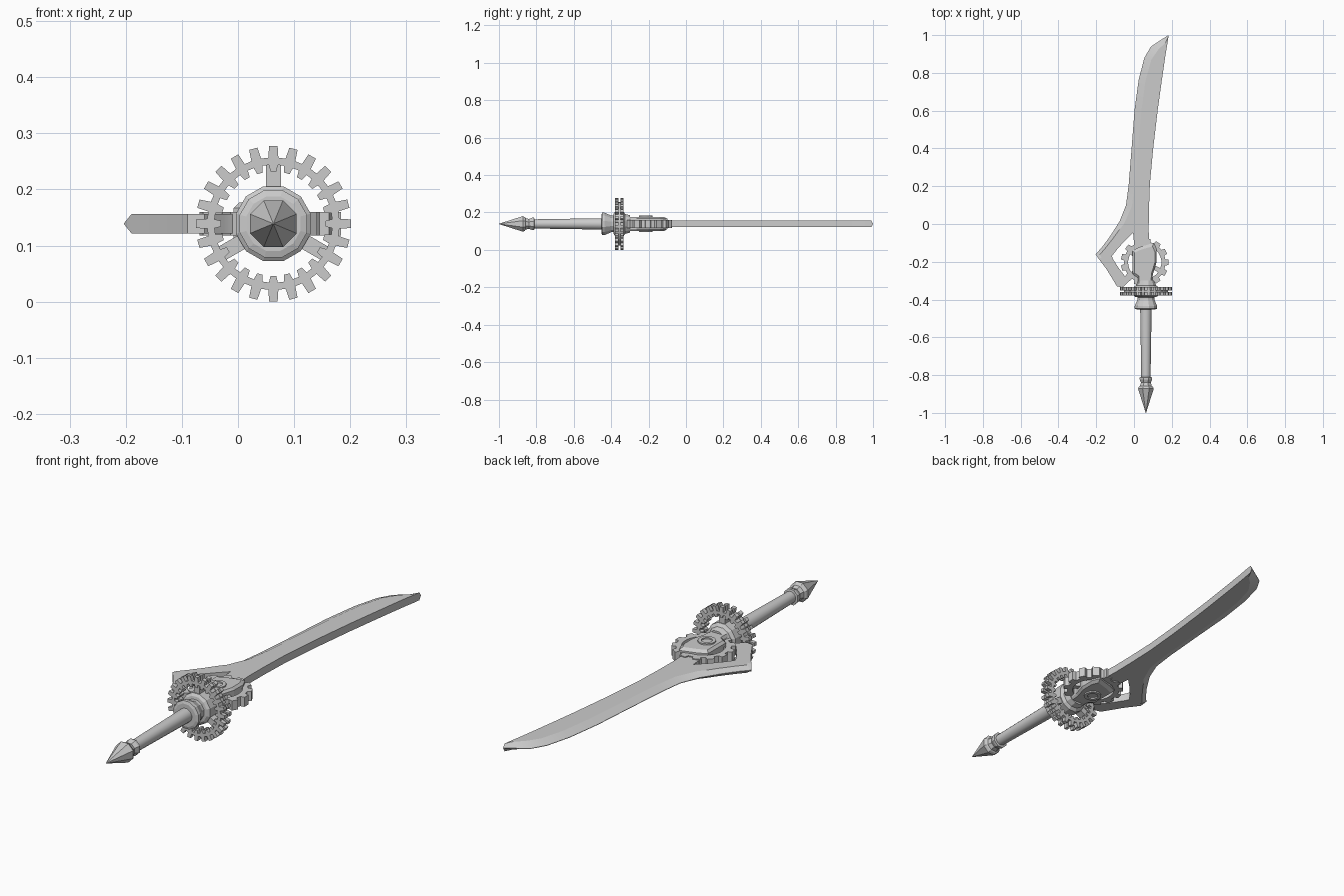
import bpy, bmesh, math
from mathutils import Vector, Matrix

cube = bpy.data.objects.get("Cube")
if cube:
    bpy.data.objects.remove(cube, do_unlink=True)

steel = bpy.data.materials.new("steel grey")
steel.use_nodes = True
STEEL = (0.6, 0.6, 0.6, 1)
steel.diffuse_color = STEEL
steel.node_tree.nodes["Principled BSDF"].inputs["Base Color"].default_value = STEEL

AX, AZ = 0.063, 0.139          # grip axis
T = 0.017                      # half thickness of the blade


def finish(name, bm, smooth=None):
    bmesh.ops.recalc_face_normals(bm, faces=bm.faces)
    mesh = bpy.data.meshes.new(name)
    bm.to_mesh(mesh)
    bm.free()
    mesh.materials.append(steel)
    obj = bpy.data.objects.new(name, mesh)
    bpy.context.collection.objects.link(obj)
    if smooth:
        bpy.ops.object.select_all(action='DESELECT')
        obj.select_set(True)
        bpy.context.view_layer.objects.active = obj
        bpy.ops.object.shade_smooth_by_angle(angle=math.radians(smooth))
    return obj


def bridge(bm, rings, closed=False):
    """Join matching closed rings of points, capping the ends."""
    vs = [[bm.verts.new(p) for p in r] for r in rings]
    n = len(vs[0])
    pairs = list(zip(vs, vs[1:])) + ([(vs[-1], vs[0])] if closed else [])
    for a, b in pairs:
        for i in range(n):
            j = (i + 1) % n
            bm.faces.new((a[i], a[j], b[j], b[i]))
    if not closed:
        bm.faces.new(vs[0])
        bm.faces.new(vs[-1])


def lathe(name, profile, sides, smooth=None):
    """Turn (y, radius) pairs around the grip axis."""
    bm = bmesh.new()
    angles = [math.tau * (i + 0.5) / sides for i in range(sides)]
    bridge(bm, [[(AX + r * math.cos(a), y, AZ + r * math.sin(a)) for a in angles]
                for y, r in profile])
    return finish(name, bm, smooth)


def gear(name, matrix, teeth, r_tip, r_root, r_in, r_notch, half, duty=0.5):
    """Toothed ring, optionally notched inside, lying in local xy."""
    outer, inner = [], []
    step = math.tau / teeth
    for k in range(teeth):
        for f, ro, ri in ((-duty / 2 - 0.04, r_root, r_notch), (-duty / 2 + 0.04, r_tip, r_in),
                          (duty / 2 - 0.04, r_tip, r_in), (duty / 2 + 0.04, r_root, r_notch)):
            a = step * (k + f)
            d = Vector((math.cos(a), math.sin(a), 0))
            outer.append(d * ro)
            inner.append(d * ri)
    up = Vector((0, 0, half))
    rings = [[matrix @ p for p in (o + up, i + up, i - up, o - up)]
             for o, i in zip(outer, inner)]
    bm = bmesh.new()
    bridge(bm, rings, closed=True)
    return finish(name, bm)


def plate(name, outline, half, inset=0.0, rise=0.0):
    """Flat plate in the blade plane, with an optional raised chamfer on both sides."""
    c = sum((Vector(p) for p in outline), Vector((0, 0))) / len(outline)
    def layer(z, s):
        return [(*(c + (Vector(p) - c) * s), AZ + z) for p in outline]
    rings = [layer(-half, 1), layer(half, 1)]
    if rise:
        rings = [layer(-half - rise, 1 - inset)] + rings + [layer(half + rise, 1 - inset)]
    bm = bmesh.new()
    bridge(bm, rings)
    return finish(name, bm)


def strip(name, sections, smooth=None):
    """Blade strip from (edge, spine, bevel fraction, edge half thickness)."""
    bm = bmesh.new()
    rings = []
    for edge, spine, w, e in sections:
        l, r = Vector(edge), Vector(spine)
        s = l.lerp(r, w)
        rings.append([(*l, AZ - e), (*s, AZ - T), (*r, AZ - T),
                      (*r, AZ + T), (*s, AZ + T), (*l, AZ + e)])
    bridge(bm, rings)
    return finish(name, bm, smooth)


# Pommel, grip and collar
lathe("pommel", [(-1.0, 0.001), (-0.872, 0.045), (-0.862, 0.040), (-0.858, 0.034),
                 (-0.84, 0.028), (-0.822, 0.036), (-0.812, 0.036), (-0.81, 0.024)], 8)
lathe("grip", [(-0.815, 0.025), (-0.44, 0.031)], 16, 40)
lathe("collar", [(-0.452, 0.050), (-0.448, 0.062), (-0.435, 0.062), (-0.40, 0.046),
                 (-0.388, 0.046), (-0.386, 0.058), (-0.378, 0.069), (-0.335, 0.069),
                 (-0.325, 0.055), (-0.30, 0.048)], 12)

# Guard wheel: two toothed rings joined by a thin web, with three spokes
for label, y in (("front", -0.37), ("rear", -0.342)):
    turn = Matrix.Translation((AX, y, AZ)) @ Matrix.Rotation(math.pi / 2, 4, 'X')
    gear("guard_wheel_" + label, turn, 24, 0.1385, 0.118, 0.093, 0.105, 0.009)
lathe_turn = Matrix.Translation((AX, -0.356, AZ)) @ Matrix.Rotation(math.pi / 2, 4, 'X')
gear("guard_wheel_web", lathe_turn, 24, 0.116, 0.116, 0.107, 0.107, 0.008)
for k in range(3):
    a = math.pi / 2 + k * math.tau / 3
    bm = bmesh.new()
    bmesh.ops.create_cube(bm, size=1, matrix=Matrix.Translation((AX, -0.356, AZ))
                          @ Matrix.Rotation(-a, 4, 'Y') @ Matrix.Translation((0.083, 0, 0))
                          @ Matrix.Diagonal((0.05, 0.036, 0.027, 1)))
    finish("guard_spoke_%d" % (k + 1), bm)

# Curved single-edged blade running down into the side wing
E = 0.001
strip("blade", [
    ((0.183, 1.0), (0.182, 0.99), 0.9, E),
    ((0.135, 0.97), (0.177, 0.955), 0.75, E),
    ((0.09, 0.94), (0.169, 0.91), 0.5, E),
    ((0.055, 0.88), (0.16, 0.85), 0.35, E),
    ((0.025, 0.765), (0.145, 0.745), 0.3, E),
    ((0.003, 0.605), (0.125, 0.60), 0.3, E),
    ((-0.013, 0.395), (0.101, 0.395), 0.3, E),
    ((-0.028, 0.21), (0.084, 0.21), 0.3, E),
    ((-0.042, 0.10), (0.079, 0.07), 0.25, E),
    ((-0.077, 0.013), (0.077, -0.08), 0.15, E),
    ((-0.098, -0.02), (-0.005, -0.045), 0.25, E),
    ((-0.13, -0.07), (-0.05, -0.09), 0.25, E),
    ((-0.17, -0.123), (-0.09, -0.135), 0.25, E),
    ((-0.203, -0.16), (-0.117, -0.17), 0.25, E),
    ((-0.19, -0.18), (-0.112, -0.185), 0.25, T),
    ((-0.145, -0.24), (-0.08, -0.235), 0.25, T),
    ((-0.09, -0.33), (-0.045, -0.28), 0.25, T),
    ((-0.06, -0.335), (-0.03, -0.285), 0.25, T),
    ((-0.025, -0.30), (0.02, -0.27), 0.25, T)], 20)
plate("tang", [(-0.005, -0.045), (0.077, -0.02), (0.09, -0.31), (0.02, -0.31)], T)

# Side gear set flat around the hub of the blade
flat = Matrix.Translation((0.057, -0.203, AZ))
gear("side_gear", flat, 13, 0.127, 0.11, 0.088, 0.088, 0.021, 0.55)
for k, a in enumerate((-0.5, 0.9, 2.5, 3.9)):
    d = Vector((math.cos(a), math.sin(a)))
    n = Vector((-d.y, d.x)) * 0.012
    c = Vector((0.057, -0.203))
    plate("side_gear_arm_%d" % (k + 1),
          [c + d * 0.05 + n, c + d * 0.05 - n, c + d * 0.095 - n, c + d * 0.095 + n], 0.015)

# Housing over the hub, with a swirl ring on both faces
plate("housing", [(0.02, -0.345), (0.02, -0.285), (-0.008, -0.265), (-0.008, -0.14),
                  (0.03, -0.122), (0.105, -0.10), (0.12, -0.135), (0.12, -0.20),
                  (0.10, -0.265), (0.092, -0.345)], 0.028, 0.15, 0.01)
for side, z in (("top", 0.036), ("bottom", -0.036)):
    gear("swirl_" + side, Matrix.Translation((0.05, -0.215, AZ + z)),
         16, 0.036, 0.036, 0.022, 0.022, 0.008)
